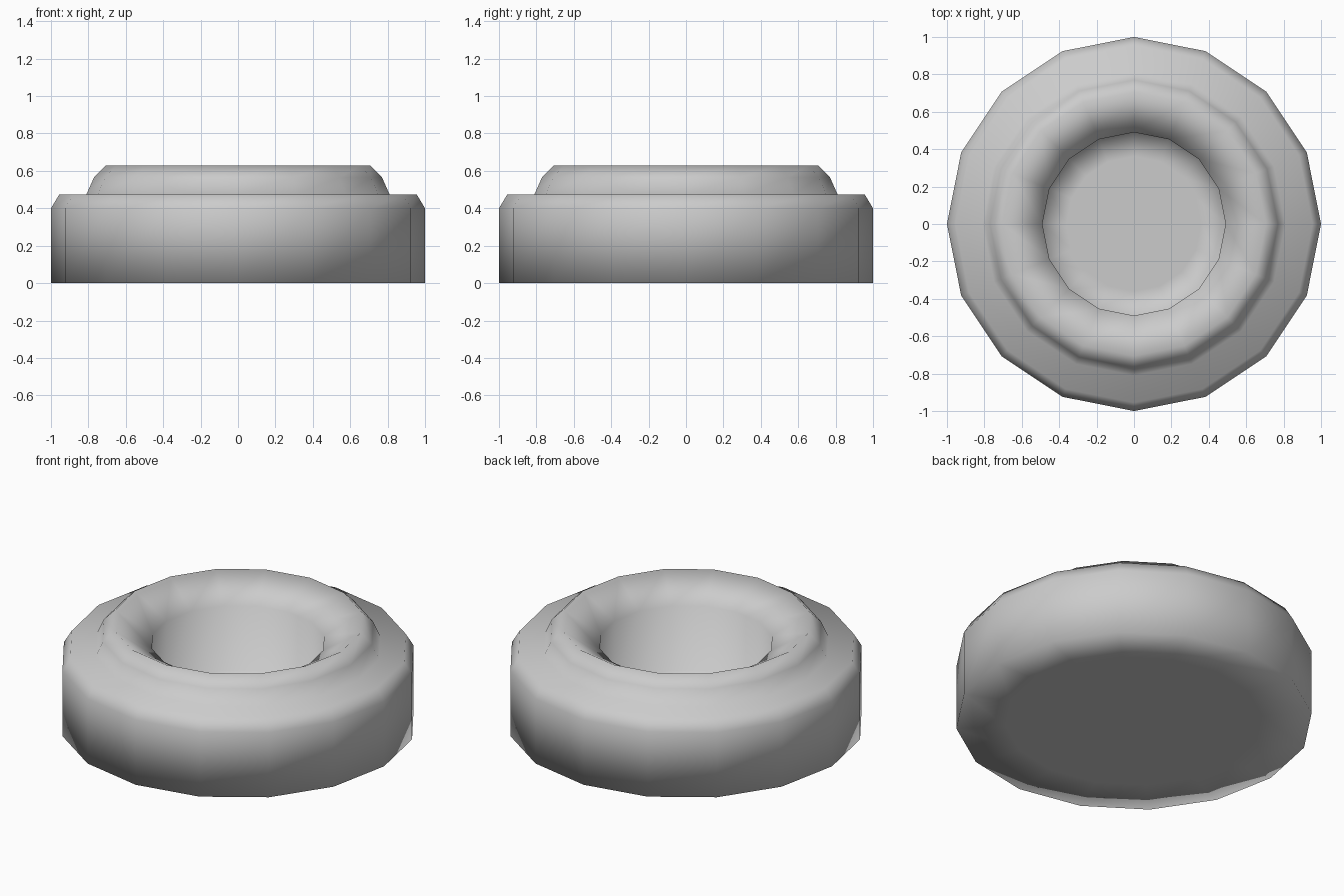
import bpy, bmesh, math

if "Cube" in bpy.data.objects:
    bpy.data.objects.remove(bpy.data.objects["Cube"])

SIDES = 16


def lathe(name, profile):
    """Spin (radius, height) points round z and cap both ends."""
    bm = bmesh.new()
    rings = []
    for r, z in profile:
        ring = []
        for i in range(SIDES):
            a = 2 * math.pi * i / SIDES
            ring.append(bm.verts.new((r * math.cos(a), r * math.sin(a), z)))
        rings.append(ring)
    for lo, hi in zip(rings, rings[1:]):
        for i in range(SIDES):
            j = (i + 1) % SIDES
            bm.faces.new((lo[i], lo[j], hi[j], hi[i]))
    bm.faces.new(rings[0][::-1])
    bm.faces.new(rings[-1])
    for f in bm.faces:
        f.smooth = True
    bmesh.ops.recalc_face_normals(bm, faces=bm.faces)
    mesh = bpy.data.meshes.new(name)
    bm.to_mesh(mesh)
    bm.free()
    obj = bpy.data.objects.new(name, mesh)
    bpy.context.collection.objects.link(obj)
    return obj


# Round stepped base: underside, wall, shoulder, raised collar, sloped rim, well
lathe("stepped_round_base", [
    (0.72, 0.0), (1.0, 0.0), (1.0, 0.40), (0.955, 0.475),
    (0.81, 0.475), (0.77, 0.565), (0.705, 0.63),
    (0.49, 0.50), (0.49, 0.10), (0.36, 0.10),
])
